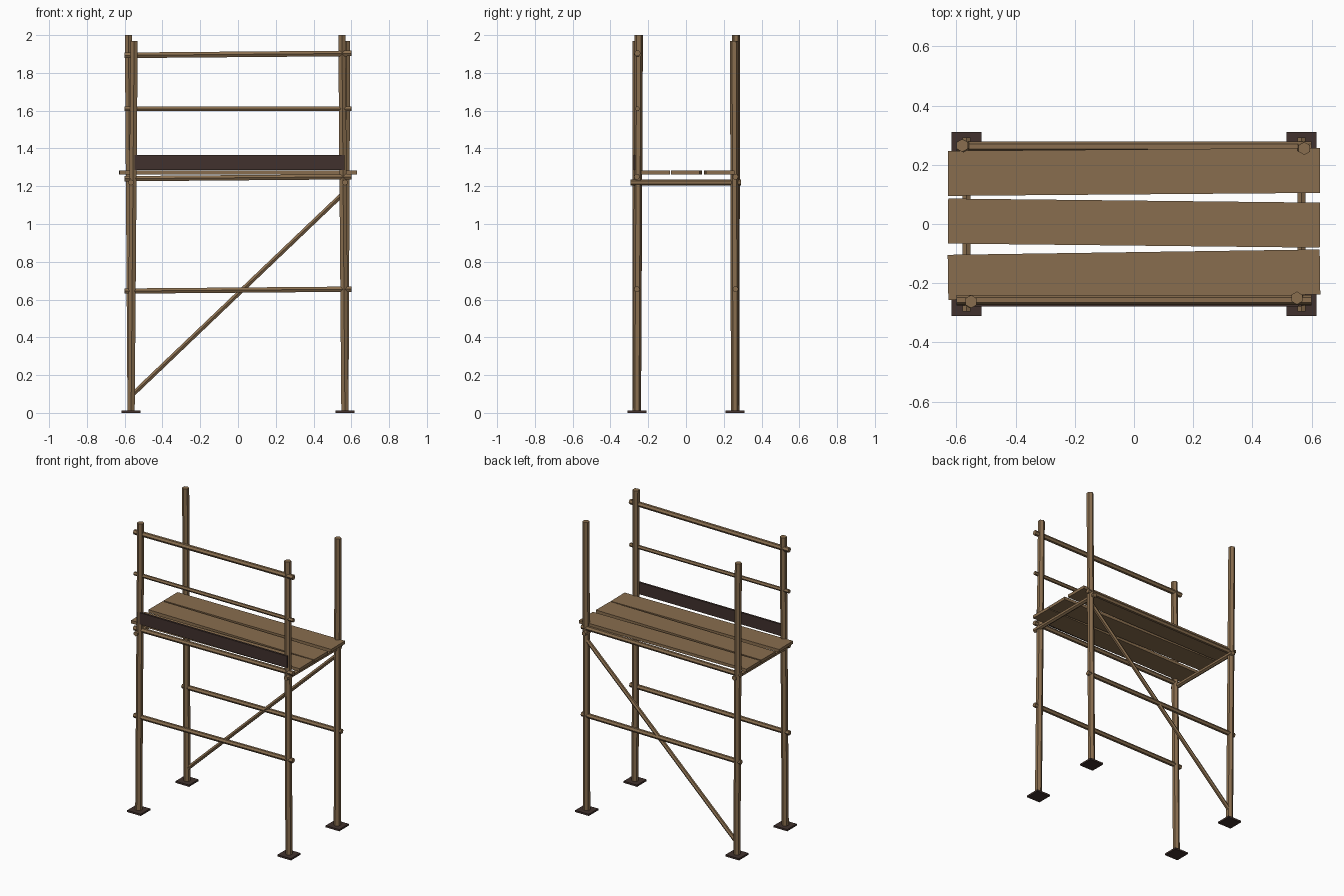
import bpy, bmesh
from mathutils import Vector, Matrix

cube = bpy.data.objects.get("Cube")
if cube:
    bpy.data.objects.remove(cube, do_unlink=True)


def make_material(name, color):
    mat = bpy.data.materials.new(name)
    mat.use_nodes = True
    mat.diffuse_color = color
    mat.node_tree.nodes["Principled BSDF"].inputs["Base Color"].default_value = color
    return mat


wood = make_material("brown wood", (0.25, 0.155, 0.077, 1))
dark = make_material("dark wood", (0.052, 0.031, 0.026, 1))


def finish(name, bm, mat):
    mesh = bpy.data.meshes.new(name)
    bm.to_mesh(mesh)
    bm.free()
    mesh.materials.append(mat)
    obj = bpy.data.objects.new(name, mesh)
    bpy.context.collection.objects.link(obj)
    return obj


def pole(name, start, end, radius):
    """Six-sided pole between two points."""
    start, end = Vector(start), Vector(end)
    axis = end - start
    turn = Vector((0, 0, 1)).rotation_difference(axis).to_matrix().to_4x4()
    bm = bmesh.new()
    bmesh.ops.create_cone(bm, cap_ends=True, segments=6, radius1=radius,
                          radius2=radius, depth=axis.length,
                          matrix=Matrix.Translation((start + end) / 2) @ turn)
    return finish(name, bm, wood)


def box(name, center, size, mat, turn=0):
    bm = bmesh.new()
    bmesh.ops.create_cube(bm, size=1, matrix=Matrix.Translation(center)
                          @ Matrix.Rotation(turn, 4, 'Z')
                          @ Matrix.Diagonal((*size, 1)))
    return finish(name, bm, mat)


# Leaning uprights on square base plates
FOOT_X, FOOT_Y = 0.566, 0.26
tops = {
    "front_right": (-0.55, -0.262, 1.97),
    "front_left": (0.55, -0.25, 2.0),
    "back_right": (-0.58, 0.265, 2.0),
    "back_left": (0.575, 0.255, 1.97),
}
for corner, top in tops.items():
    x = FOOT_X if top[0] > 0 else -FOOT_X
    y = FOOT_Y if top[1] > 0 else -FOOT_Y
    pole(corner + "_upright", (x, y, 0.005), top, 0.022)
    box(corner + "_base_plate", (x, y, 0.006), (0.102, 0.102, 0.012), dark)

# Long horizontal ledgers, front and back
for side, y in (("front", -0.26), ("back", 0.262)):
    pole(side + "_lower_ledger", (-0.6, y, 0.645), (0.6, y, 0.655), 0.016)
    pole(side + "_upper_ledger", (-0.6, y, 1.24), (0.6, y, 1.25), 0.016)

# Guard rails on the front
pole("top_guard_rail", (-0.6, -0.257, 1.893), (0.6, -0.257, 1.903), 0.017)
pole("middle_guard_rail", (-0.6, -0.257, 1.61), (0.6, -0.257, 1.61), 0.013)

# Short cross bars under the deck
for side, x in (("right", -0.566), ("left", 0.566)):
    pole(side + "_cross_bar", (x, -0.295, 1.22), (x, 0.292, 1.22), 0.016)

# Diagonal brace on the back
pole("back_brace", (-0.566, 0.26, 0.09), (0.566, 0.26, 1.17), 0.014)

# Deck boards, each slightly askew
for name, y, turn in (("front", -0.171, 0.0145), ("middle", 0.003, -0.011),
                      ("back", 0.176, 0.008)):
    box(name + "_deck_board", (0, y, 1.272), (1.256, 0.152, 0.02), wood, turn)

# Toe board along the front
box("toe_board", (0, -0.272, 1.325), (1.13, 0.014, 0.08), dark)
